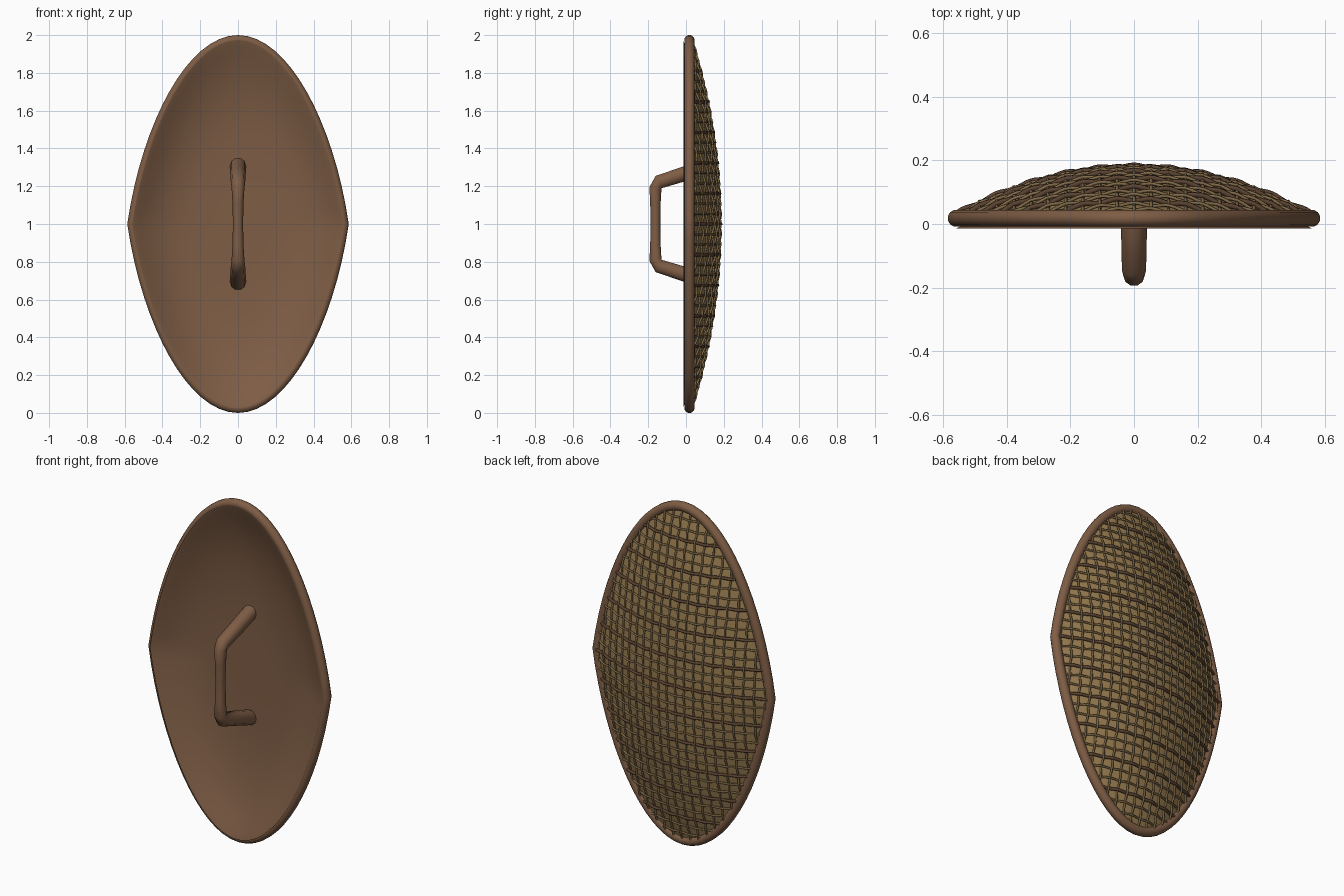
import bpy, bmesh, math
from mathutils import Vector

cube = bpy.data.objects.get("Cube")
if cube:
    bpy.data.objects.remove(cube, do_unlink=True)


def material(name, color):
    m = bpy.data.materials.new(name)
    m.use_nodes = True
    m.diffuse_color = (*color, 1)
    m.node_tree.nodes["Principled BSDF"].inputs["Base Color"].default_value = (*color, 1)
    return m


BROWN = material("brown wood", (0.21, 0.11, 0.06))
STRAW = material("straw", (0.31, 0.20, 0.08))
REED = material("dull reed", (0.22, 0.145, 0.065))
DARK = material("dark binding", (0.10, 0.054, 0.03))

# Quarter outline: a curve from the side corner to the tip, as (x, z) about the centre
QUARTER = [Vector(p) for p in ((0.56, 0), (0.48, 0.54), (0.24, 0.974), (0, 0.974))]
TIP = QUARTER[3].y
SIDE = QUARTER[0].x


def outline(t):
    a, b, c, d = QUARTER
    s = 1 - t
    return a * s**3 + b * 3 * s * s * t + c * 3 * s * t * t + d * t**3


def half_width(z):
    """Half width of the shield at height z, found by bisection."""
    lo, hi = 0.0, 1.0
    for _ in range(30):
        mid = (lo + hi) / 2
        lo, hi = (mid, hi) if outline(mid).y < abs(z) else (lo, mid)
    return outline(lo).x


def half_height(x):
    lo, hi = 0.0, 1.0
    for _ in range(30):
        mid = (lo + hi) / 2
        lo, hi = (mid, hi) if outline(mid).x > abs(x) else (lo, mid)
    return outline(lo).y


def bulge(u, z):
    """One at the centre, zero along the outline."""
    return max(0, (1 - (z / TIP) ** 2) * (1 - u * u))


def outer_depth(u, z):
    return 0.025 + 0.15 * bulge(u, z)


def inner_depth(u, z):
    r2 = 1 - bulge(u, z)
    return -0.014 + 0.125 * max(0, 1 - r2 * r2) ** 1.2


def finish(name, bm, mat, angle):
    mesh = bpy.data.meshes.new(name)
    bm.to_mesh(mesh)
    bm.free()
    mesh.materials.append(mat)
    ob = bpy.data.objects.new(name, mesh)
    bpy.context.collection.objects.link(ob)
    ob.location.z = 1
    bpy.ops.object.select_all(action="DESELECT")
    ob.select_set(True)
    bpy.context.view_layer.objects.active = ob
    bpy.ops.object.shade_smooth_by_angle(angle=math.radians(angle))
    return ob


def shell(name, depth, mat, backward, rows=48, cols=32):
    bm = bmesh.new()
    grid = []
    for i in range(rows + 1):
        z = -TIP * math.cos(math.pi * i / rows)
        w = half_width(z)
        us = [-math.cos(math.pi * j / cols) for j in range(cols + 1)]
        grid.append([bm.verts.new((u * w, depth(u, z), z)) for u in us])
    for low, high in zip(grid, grid[1:]):
        for j in range(cols):
            loop = [low[j], low[j + 1], high[j + 1], high[j]]
            bm.faces.new(loop[::-1] if backward else loop)
    bmesh.ops.remove_doubles(bm, verts=bm.verts, dist=0.0001)
    return finish(name, bm, mat, 60)


def tube(bm, points, radii, sides, ref, closed=False):
    """Sweep a round section along the points; ref is never parallel to the path."""
    n = len(points)
    rings = []
    for i, p in enumerate(points):
        before = points[i - 1] if closed or i else p
        after = points[(i + 1) % n] if closed or i < n - 1 else p
        along = (after - before).normalized()
        a = along.cross(ref).normalized()
        b = a.cross(along)
        angles = [2 * math.pi * (k + 0.5) / sides for k in range(sides)]
        rings.append([bm.verts.new(p + radii[i] * (a * math.cos(t) + b * math.sin(t))) for t in angles])
    pairs = list(zip(rings, rings[1:]))
    if closed:
        pairs.append((rings[-1], rings[0]))
    else:
        bm.faces.new(rings[0])
        bm.faces.new(rings[-1])
    for r, s in pairs:
        for k in range(sides):
            m = (k + 1) % sides
            bm.faces.new((r[k], r[m], s[m], s[k]))


# Bowl-shaped wooden front and straw back
shell("inner_shell", inner_depth, BROWN, False)
shell("outer_shell", outer_depth, STRAW, True)

# Rim following the outline, with a soft corner at each side
STEPS = 16
quarter = [outline(i / STEPS) for i in range(STEPS)]
rim_path = []
for k in range(4):
    part = quarter if k % 2 == 0 else [outline(1 - i / STEPS) for i in range(STEPS)]
    sx = 1 if k in (0, 3) else -1
    sz = 1 if k < 2 else -1
    rim_path += [Vector((sx * p.x, 0.018, sz * p.y)) for p in part]
bm = bmesh.new()
tube(bm, rim_path, [0.027] * len(rim_path), 12, Vector((0, 1, 0)), True)
bmesh.ops.recalc_face_normals(bm, faces=bm.faces)
finish("rim", bm, BROWN, 50)

# Handle: a bent grip, slimmer at the middle, with legs running into the bowl
half = [(0.12, 0.31, 0.042), (-0.01, 0.265, 0.041), (-0.145, 0.222, 0.038),
        (-0.162, 0.19, 0.034), (-0.162, 0.11, 0.029)]
stations = half + [(-0.162, 0, 0.027)] + [(y, -z, r) for y, z, r in reversed(half)]
bm = bmesh.new()
tube(bm, [Vector((0, y, z)) for y, z, r in stations], [s[2] for s in stations], 10, Vector((1, 0, 0)))
bmesh.ops.recalc_face_normals(bm, faces=bm.faces)
finish("handle", bm, BROWN, 50)

# Woven reeds over the back: uprights and cross reeds pass over and under each other
GAP = 0.054
WAVE = 0.004


def woven_point(x, z, wave):
    u = max(-1, min(1, x / max(half_width(z), 0.001)))
    return Vector((x, outer_depth(u, z) + 0.006 + wave, z))


def reed(bm, fixed, index, upright, radius):
    reach = 0.99 * (half_height(fixed) if upright else half_width(fixed))
    n = max(6, int(8 * reach / GAP))
    points = []
    for i in range(n + 1):
        s = reach * (2 * i / n - 1)
        wave = WAVE * math.cos(math.pi * s / GAP) * (-1) ** index * (-1 if upright else 1)
        points.append(woven_point(fixed, s, wave) if upright else woven_point(s, fixed, wave))
    tube(bm, points, [radius] * len(points), 5, Vector((0, 1, 0)))


uprights, crossings, bindings = bmesh.new(), bmesh.new(), bmesh.new()
columns = int(SIDE / GAP)
for k in range(-columns, columns + 1):
    reed(uprights, k * GAP, k, True, 0.006)
lines = int(TIP / GAP)
for k in range(-lines, lines + 1):
    if k % 3 == 0:
        reed(bindings, k * GAP, k, False, 0.009)
    else:
        reed(crossings, k * GAP, k, False, 0.006)
for name, bm, mat in (("upright_reeds", uprights, REED), ("cross_reeds", crossings, REED),
                      ("binding_reeds", bindings, DARK)):
    bmesh.ops.recalc_face_normals(bm, faces=bm.faces)
    finish(name, bm, mat, 80)
